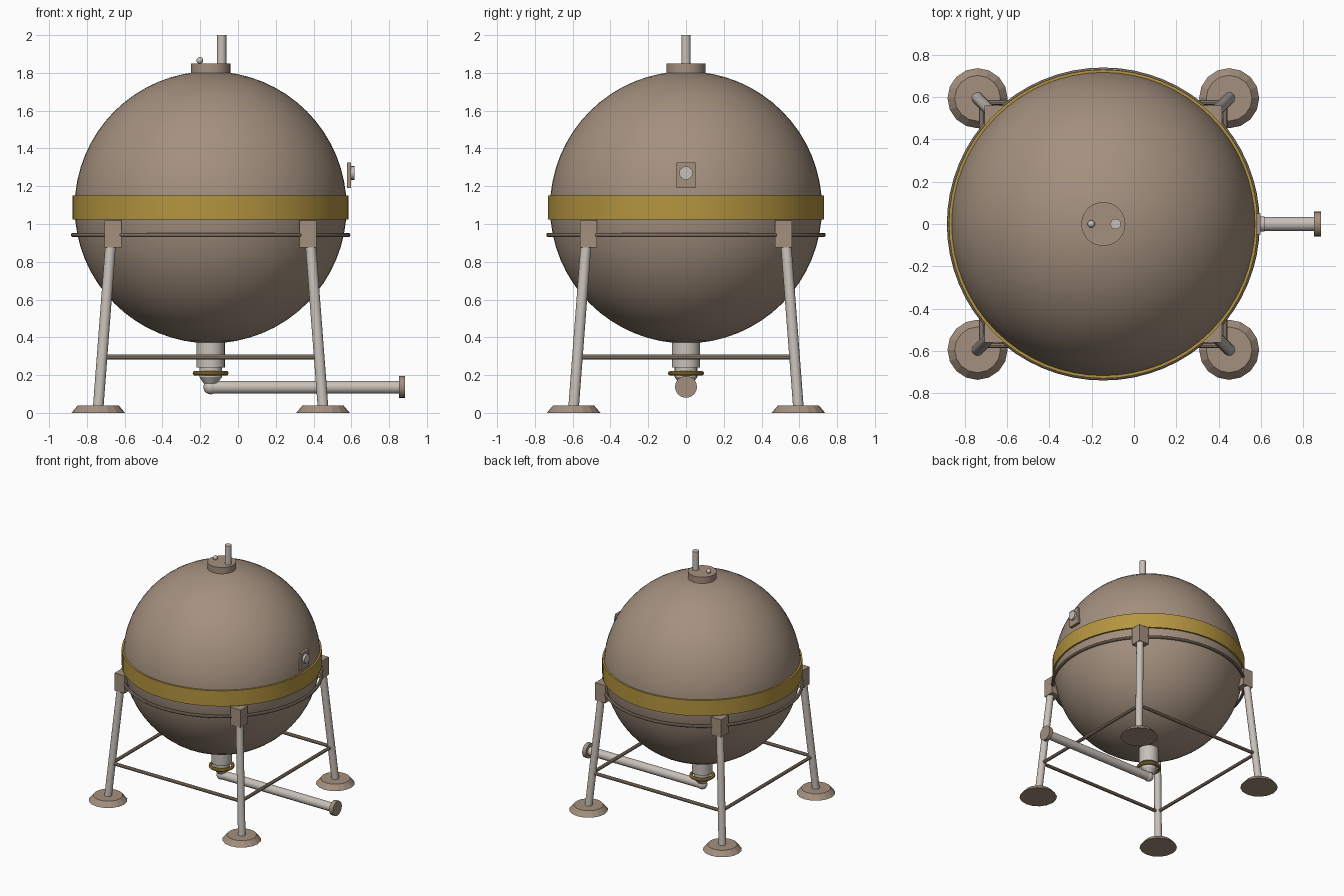
import bpy, bmesh, math
from mathutils import Vector

if "Cube" in bpy.data.objects:
    bpy.data.objects.remove(bpy.data.objects["Cube"])

CX = -0.145          # tank axis


def material(name, rgb):
    m = bpy.data.materials.new(name)
    m.diffuse_color = (*rgb, 1)
    m.use_nodes = True
    m.node_tree.nodes["Principled BSDF"].inputs["Base Color"].default_value = m.diffuse_color
    return m


TAN = material("tan_paint", (0.37, 0.28, 0.21))
GOLD = material("gold_paint", (0.46, 0.30, 0.05))
STEEL = material("light_steel", (0.58, 0.53, 0.485))


def finish(name, bm, mat, smooth=True):
    bmesh.ops.recalc_face_normals(bm, faces=bm.faces)
    me = bpy.data.meshes.new(name)
    bm.to_mesh(me)
    bm.free()
    me.materials.append(mat)
    ob = bpy.data.objects.new(name, me)
    bpy.context.collection.objects.link(ob)
    if smooth:
        bpy.ops.object.select_all(action='DESELECT')
        ob.select_set(True)
        bpy.context.view_layer.objects.active = ob
        bpy.ops.object.shade_smooth_by_angle(angle=math.radians(35))
    return ob


def tube(name, a, b, r1, mat, r2=None, sides=16, smooth=True):
    """Solid cylinder or cone from a to b."""
    a, b = Vector(a), Vector(b)
    bm = bmesh.new()
    bmesh.ops.create_cone(bm, cap_ends=True, segments=sides, radius1=r1,
                          radius2=r1 if r2 is None else r2, depth=(b - a).length)
    bm.transform((b - a).to_track_quat('Z', 'Y').to_matrix().to_4x4())
    bmesh.ops.translate(bm, verts=bm.verts, vec=(a + b) / 2)
    return finish(name, bm, mat, smooth)


def ball(name, c, r, mat, u=64, v=32):
    bm = bmesh.new()
    bmesh.ops.create_uvsphere(bm, u_segments=u, v_segments=v, radius=r)
    bmesh.ops.translate(bm, verts=bm.verts, vec=c)
    return finish(name, bm, mat)


def box(name, c, size, mat):
    bm = bmesh.new()
    bmesh.ops.create_cube(bm, size=1)
    bmesh.ops.scale(bm, verts=bm.verts, vec=size)
    bmesh.ops.translate(bm, verts=bm.verts, vec=c)
    return finish(name, bm, mat, False)


def hoop(name, profile, mat, sides=64):
    """Closed (radius, z) profile turned around the tank axis."""
    bm = bmesh.new()
    rings = []
    for i in range(sides):
        t = 2 * math.pi * i / sides
        rings.append([bm.verts.new((CX + r * math.cos(t), r * math.sin(t), z))
                      for r, z in profile])
    n = len(profile)
    for i in range(sides):
        p, q = rings[i], rings[(i + 1) % sides]
        for j in range(n):
            k = (j + 1) % n
            bm.faces.new((p[j], q[j], q[k], p[k]))
    return finish(name, bm, mat)


def round_profile(R, r, z, n=10):
    return [(R + r * math.cos(2 * math.pi * i / n), z + r * math.sin(2 * math.pi * i / n))
            for i in range(n)]


# tank, painted band and support ring
ball("tank_sphere", (CX, 0, 1.088), 0.72, TAN)
hoop("gold_band", [(0.705, 1.025), (0.73, 1.025), (0.73, 1.15), (0.705, 1.15)], GOLD)
hoop("support_ring", round_profile(0.728, 0.012, 0.942), TAN)

# top hatch with vent pipe and small valve ball
tube("top_hatch", (CX, 0, 1.77), (CX, 0, 1.85), 0.104, TAN, sides=32)
tube("vent_pipe", (-0.087, 0, 1.84), (-0.087, 0, 2.0), 0.025, STEEL, sides=12)
ball("hatch_valve", (-0.202, 0, 1.866), 0.018, STEEL, 12, 8)

# gauge plate on the right side
box("gauge_plate", (0.587, 0, 1.258), (0.022, 0.10, 0.135), TAN)
tube("gauge_dial", (0.59, 0, 1.27), (0.616, 0, 1.27), 0.036, STEEL)

# bottom outlet, elbow and drain pipe
tube("outlet_neck", (CX, 0, 0.24), (CX, 0, 0.42), 0.075, STEEL, sides=24)
tube("outlet_throat", (CX, 0, 0.19), (CX, 0, 0.25), 0.06, STEEL, sides=24)
tube("outlet_taper", (CX, 0, 0.155), (CX, 0, 0.19), 0.036, STEEL, r2=0.06, sides=24)
hoop("outlet_gold_collar", round_profile(0.082, 0.013, 0.21), GOLD, 32)
ball("drain_elbow", (CX, 0, 0.136), 0.038, STEEL, 16, 10)
tube("drain_pipe", (CX, 0, 0.136), (0.86, 0, 0.136), 0.034, STEEL)
tube("drain_flange", (0.852, 0, 0.138), (0.884, 0, 0.138), 0.058, TAN, sides=24)

# four legs with brackets and feet, joined by a square of braces
TOP, FOOT, BRACE_Z = 0.525, 0.595, 0.295
mid = FOOT + (TOP - FOOT) * (BRACE_Z - 0.03) / (0.95 - 0.03)
corners = [(1, 1), (-1, 1), (-1, -1), (1, -1)]
for i, (sx, sy) in enumerate(corners):
    tube(f"leg_{i + 1}", (CX + sx * FOOT, sy * FOOT, 0.03),
         (CX + sx * TOP, sy * TOP, 0.95), 0.028, STEEL)
    box(f"leg_bracket_{i + 1}", (CX + sx * 0.516, sy * 0.516, 0.947), (0.09, 0.09, 0.142), TAN)
    tube(f"foot_{i + 1}", (CX + sx * FOOT, sy * FOOT, 0), (CX + sx * FOOT, sy * FOOT, 0.04),
         0.142, TAN, r2=0.108, sides=16, smooth=False)
    nx, ny = corners[(i + 1) % 4]
    tube(f"brace_{i + 1}", (CX + sx * mid, sy * mid, BRACE_Z),
         (CX + nx * mid, ny * mid, BRACE_Z), 0.013, TAN, sides=10)
